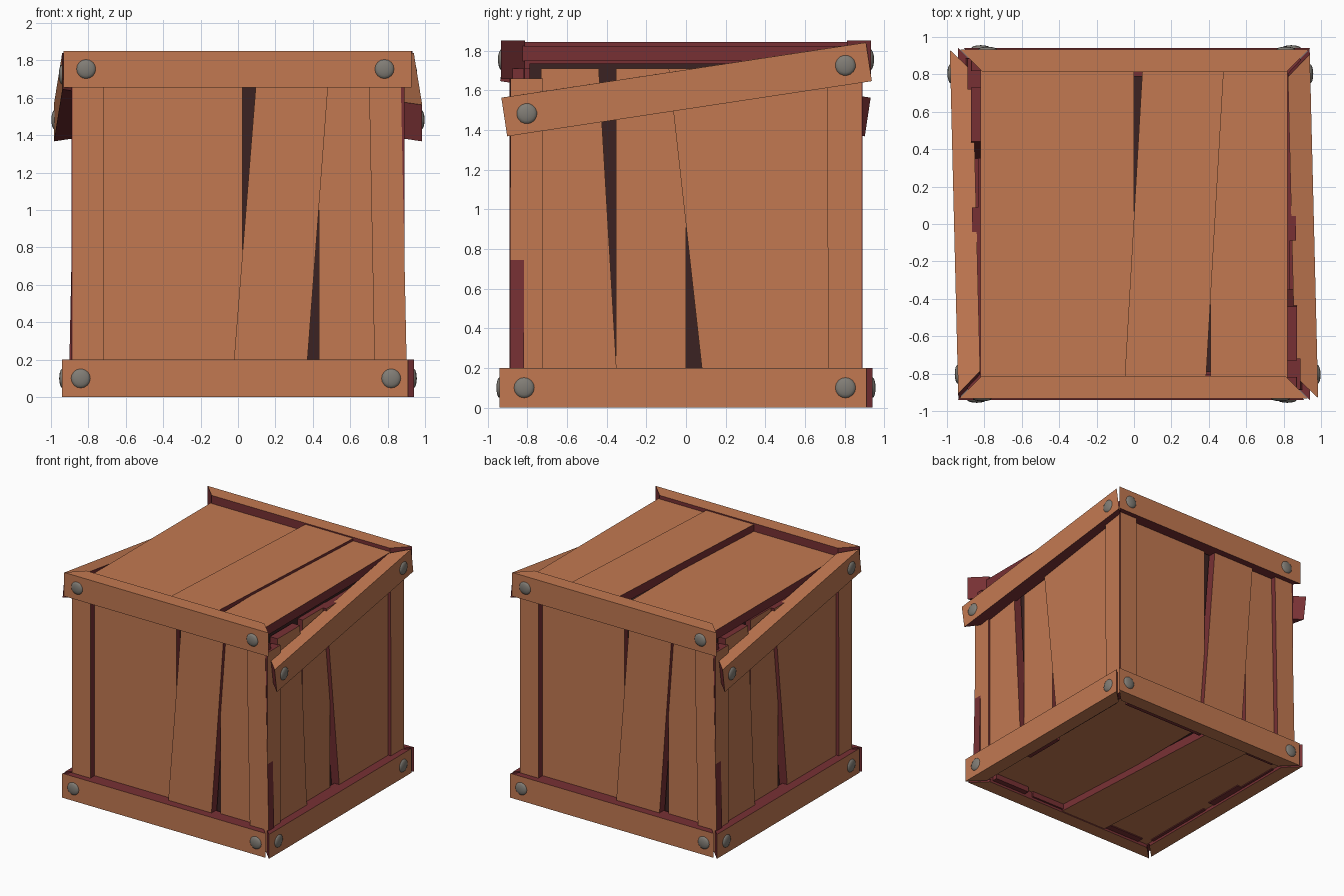
import bpy, bmesh, math
from mathutils import Matrix

if "Cube" in bpy.data.objects:
    bpy.data.objects.remove(bpy.data.objects["Cube"])


def material(name, rgb):
    m = bpy.data.materials.new(name)
    m.diffuse_color = (*rgb, 1)
    m.use_nodes = True
    m.node_tree.nodes["Principled BSDF"].inputs["Base Color"].default_value = m.diffuse_color
    return m


WOOD = material("orange_wood", (0.54, 0.19, 0.083))
RED = material("dark_red_wood", (0.185, 0.03, 0.034))
DARK = material("dark_inside", (0.043, 0.016, 0.016))
STEEL = material("grey_steel", (0.22, 0.205, 0.18))


def rot(deg, axis):
    return Matrix.Rotation(math.radians(deg), 4, axis)


def finish(name, bm, mats, mat4):
    bm.transform(mat4)
    bmesh.ops.recalc_face_normals(bm, faces=bm.faces)
    me = bpy.data.meshes.new(name)
    bm.to_mesh(me)
    bm.free()
    for m in mats:
        me.materials.append(m)
    ob = bpy.data.objects.new(name, me)
    bpy.context.collection.objects.link(ob)
    return ob


def prism(name, outer, inner, w, t, frame, wood_sides=()):
    """Board from an outer and an inner quad; the outer face is wood, the edges red."""
    bm = bmesh.new()
    a = [bm.verts.new((u, v, w)) for u, v in outer]
    b = [bm.verts.new((u, v, w - t)) for u, v in inner]
    bm.faces.new(a)
    bm.faces.new(b[::-1]).material_index = 1
    for i in range(4):
        j = (i + 1) % 4
        f = bm.faces.new((a[j], a[i], b[i], b[j]))
        f.material_index = 0 if i in wood_sides else 1
    return finish(name, bm, (WOOD, RED), frame)


def plank(name, left, right, lo, hi, w, t, frame):
    """left and right are (low, high) positions of the two slanted edges."""
    q = [(left[0], lo), (right[0], lo), (right[1], hi), (left[1], hi)]
    prism(name, q, q, w, t, frame)


def beam(name, length, h, frame, bolts, wood_side):
    """Mitred frame board with two domed bolts."""
    t, a = 0.12, length / 2
    b = a - t
    prism(name, [(-a, -h/2), (a, -h/2), (a, h/2), (-a, h/2)],
          [(-b, -h/2), (b, -h/2), (b, h/2), (-b, h/2)], 0, t, frame, (wood_side,))
    for i, u in enumerate(bolts):
        bm = bmesh.new()
        bmesh.ops.create_uvsphere(bm, u_segments=16, v_segments=8, radius=1)
        bmesh.ops.delete(bm, geom=[v for v in bm.verts if v.co.z < -0.01], context='VERTS')
        for f in bm.faces:
            f.smooth = True
        m = frame @ Matrix.Translation((u, 0, -0.001)) @ Matrix.Diagonal((0.052, 0.052, 0.017, 1))
        finish(f"{name}_bolt_{i + 1}", bm, (STEEL,), m)


# Planks per wall: left edge (low, high), right edge (low, high), outward distance
WALL_A = [((-.885, -.885), (-.72, -.72), .89),
          ((-.73, -.73), (.025, .025), .835),
          ((-.036, .099), (.358, .485), .875),
          ((.432, .432), (.76, .76), .845),
          ((.733, .70), (.905, .87), .888)]
WALL_B = [((-.885, -.885), (-.72, -.72), .89),
          ((-.73, -.73), (-.34, -.44), .872),
          ((-.352, -.352), (0, 0), .835),
          ((.10, -.088), (.74, .74), .865),
          ((.717, .712), (.885, .885), .89)]
LID = [((-.82, -.82), (0, 0), 1.785),
       ((-.05, .045), (.385, .48), 1.842),
       ((.41, .41), (.82, .82), 1.822)]

UPRIGHT = rot(90, 'X')
for k, side in enumerate(("front", "right", "back", "left")):
    frame = rot(90 * k, 'Z') @ UPRIGHT
    wall = WALL_B if k % 2 else WALL_A
    for i, (l, r, w) in enumerate(wall):
        hi = 1.66 if k % 2 and i == 0 else 1.71
        plank(f"{side}_plank_{i + 1}", l, r, 0.02, hi, w, 0.07, frame)

    # Bottom frame boards
    bolts = (-.80, .82) if k % 2 else (-.825, .835)
    beam(f"{side}_bottom_board", 1.85, 0.2,
         frame @ Matrix.Translation((-.016, .1, .94)), bolts, 0)

    # Top frame boards: level on front and back, slipped on the sides
    if k % 2:
        m = frame @ Matrix.Translation((0.003, 1.604, .962)) @ rot(1.4, 'Y') @ rot(8.6, 'Z')
        beam(f"{side}_top_board", 1.86, 0.197, m, (-.815, .81), 2)
    else:
        m = frame @ Matrix.Translation((-.002, 1.754, .932))
        beam(f"{side}_top_board", 1.86, 0.195, m, (-.81, .785), 2)

# Lid and floor
FLIP = Matrix.Translation((0, 0, 1.85)) @ rot(180, 'Y')
for name, frame in (("lid", Matrix.Identity(4)), ("floor", FLIP)):
    for i, (l, r, w) in enumerate(LID):
        plank(f"{name}_plank_{i + 1}", l, r, -.825, .825, w, 0.075, frame)

# Dark inside seen through the gaps
bm = bmesh.new()
bmesh.ops.create_cube(bm, size=1)
finish("dark_core", bm, (DARK,),
       Matrix.Translation((0, 0, .925)) @ Matrix.Diagonal((1.58, 1.58, 1.62, 1)))
